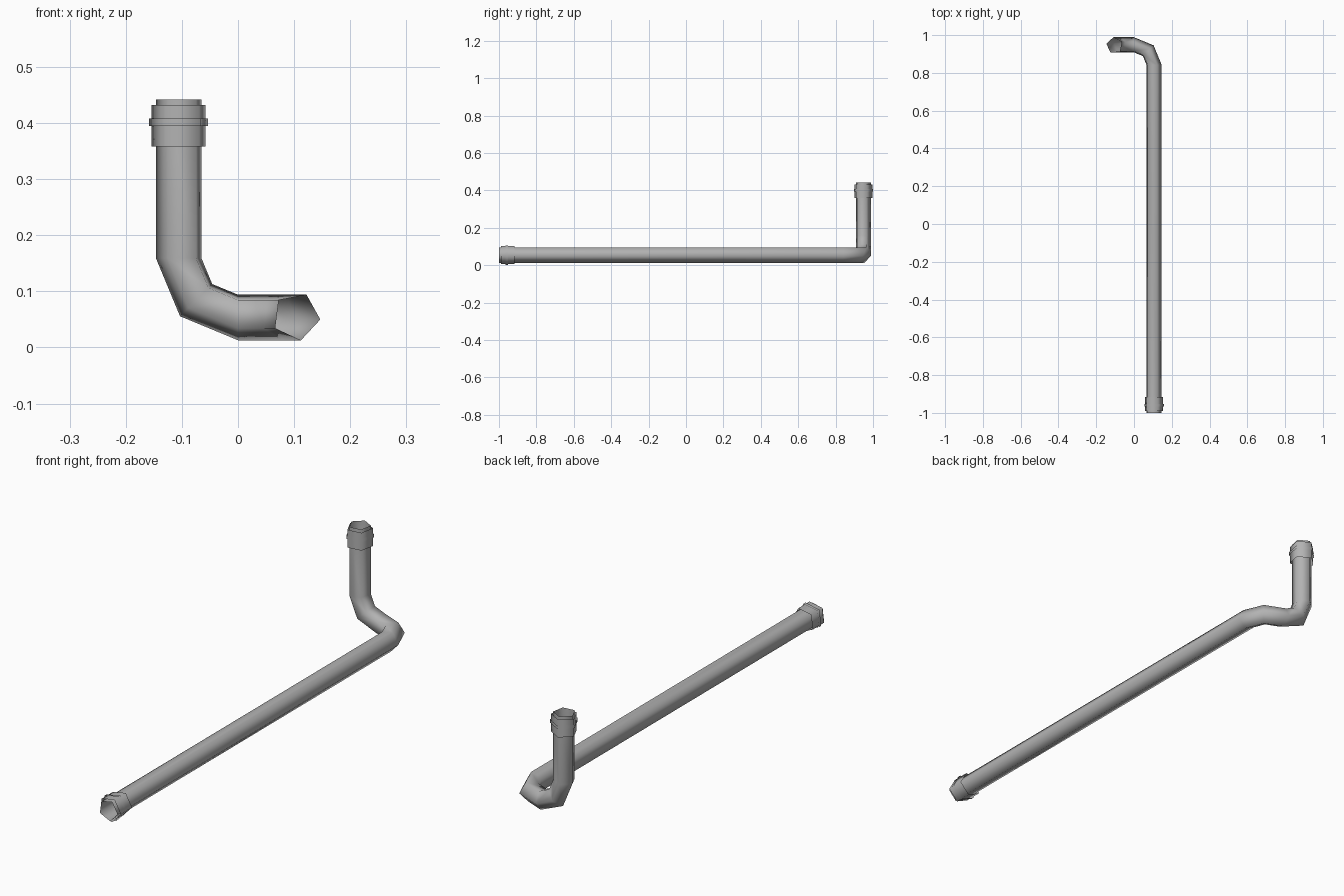
import bpy
import bmesh
from math import cos, sin, radians
from mathutils import Vector

cube = bpy.data.objects.get("Cube")
if cube:
    bpy.data.objects.remove(cube, do_unlink=True)

grey = bpy.data.materials.new("pipe_grey")
grey.use_nodes = True
colour = (0.45, 0.45, 0.45, 1)
grey.diffuse_color = colour
grey.node_tree.nodes["Principled BSDF"].inputs["Base Color"].default_value = colour

SIDES = 5
X, Y, Z = Vector((1, 0, 0)), Vector((0, 1, 0)), Vector((0, 0, 1))
BEND = 0.104      # bend radius, also the sideways offset of each run
LOW = 0.055       # height of the long run's axis
BACK = 0.946      # depth of the upright's axis
TOP = 0.442
PIPE_RADIUS = 0.043


def sweep(name, stations, radius):
    """Open five-sided tube; each station is centre, right and up axis."""
    bm = bmesh.new()
    rings = []
    for centre, right, up in stations:
        ring = []
        for i in range(SIDES):
            a = radians(-7 + i * 360 / SIDES)
            ring.append(bm.verts.new(centre + radius * (cos(a) * right + sin(a) * up)))
        rings.append(ring)
    for r0, r1 in zip(rings, rings[1:]):
        for i in range(SIDES):
            j = (i + 1) % SIDES
            bm.faces.new((r0[i], r0[j], r1[j], r1[i])).smooth = True
    bmesh.ops.recalc_face_normals(bm, faces=bm.faces)
    mesh = bpy.data.meshes.new(name)
    bm.to_mesh(mesh)
    bm.free()
    mesh.materials.append(grey)
    obj = bpy.data.objects.new(name, mesh)
    bpy.context.collection.objects.link(obj)
    return obj


# Pipe: long run, bend sideways, bend upwards, short upright
stations = [(Vector((BEND, -1, LOW)), X, Z)]
for deg in (0, 45):
    a = radians(deg)
    out = cos(a) * X + sin(a) * Y
    stations.append((Vector((0, BACK - BEND, LOW)) + BEND * out, out, Z))
for deg in (0, 45, 90):
    a = radians(deg)
    inward = cos(a) * Z + sin(a) * X
    stations.append((Vector((0, BACK, LOW + BEND)) - BEND * inward, Y, inward))
stations.append((Vector((-BEND, BACK, TOP)), Y, X))
sweep("pipe", stations, PIPE_RADIUS)

# Couplings: a sleeve and a raised band near each open end
ends = {
    "front": (Vector((BEND, -1, LOW)), Y, X, Z),
    "top": (Vector((-BEND, BACK, TOP)), -Z, Y, X),
}
for label, (tip, along, right, up) in ends.items():
    for part, start, stop, radius in (("sleeve", 0.01, 0.084, 0.051),
                                      ("band", 0.034, 0.047, 0.0555)):
        sweep(f"{label}_{part}",
              [(tip + along * d, right, up) for d in (start, stop)], radius)
